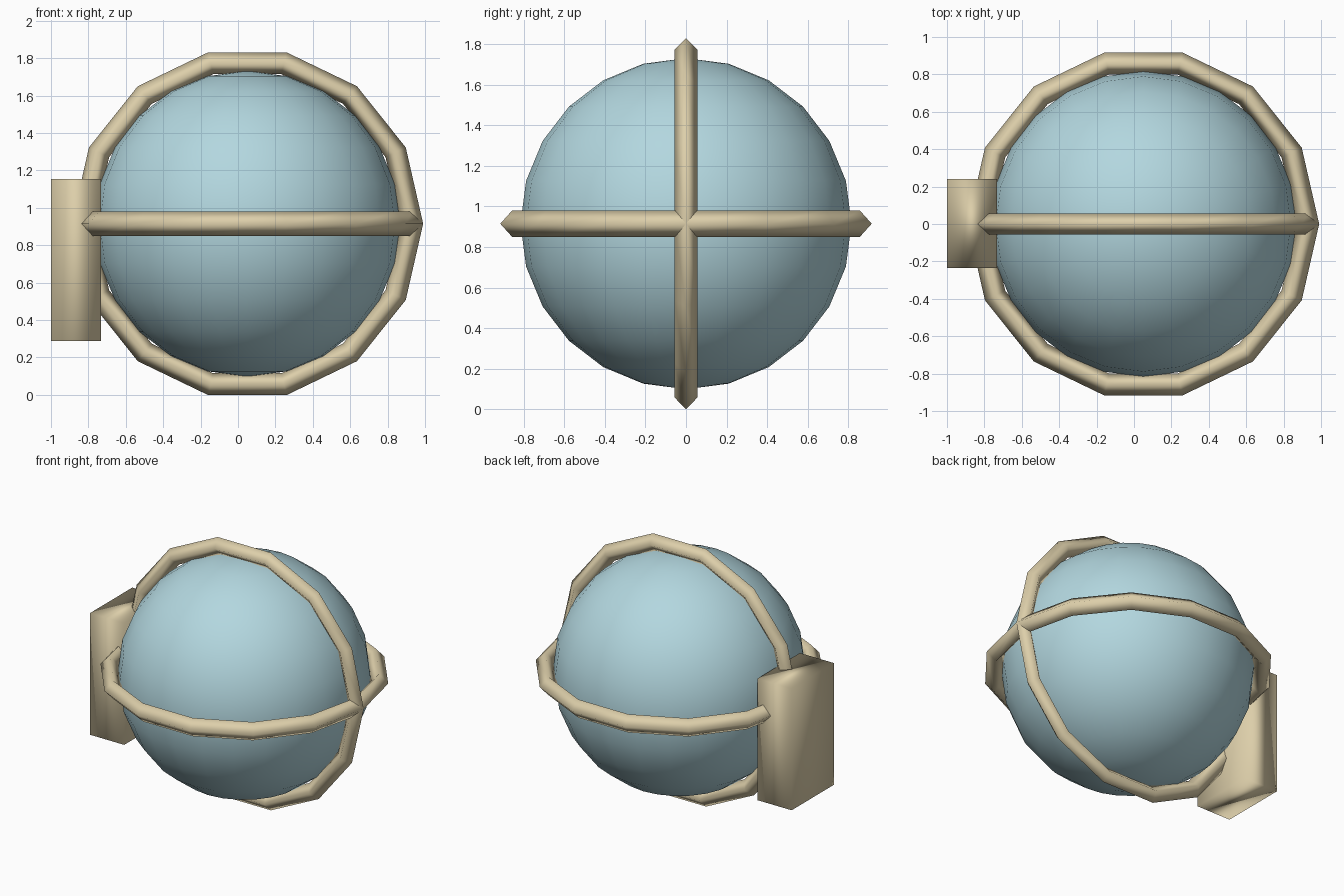
import bpy
from math import pi

if "Cube" in bpy.data.objects:
    bpy.data.objects.remove(bpy.data.objects["Cube"])

CENTRE = (0.05, 0, 0.915)


def material(name, color):
    m = bpy.data.materials.new(name)
    m.diffuse_color = color
    m.use_nodes = True
    m.node_tree.nodes["Principled BSDF"].inputs["Base Color"].default_value = m.diffuse_color
    return m


blue = material("pale_blue", (0.45, 0.68, 0.74, 1))
tan = material("tan", (0.72, 0.62, 0.40, 1))


def finish(name, mat):
    ob = bpy.context.object
    ob.name = name
    ob.data.materials.append(mat)
    bpy.ops.object.shade_smooth()
    return ob


# Glass globe
bpy.ops.mesh.primitive_uv_sphere_add(segments=24, ring_count=12, radius=0.817, location=CENTRE)
finish("globe", blue)


# Guard rings: 14 sides with a diamond cross-section
def ring(name, half_width, tilt):
    bpy.ops.mesh.primitive_torus_add(major_segments=14, minor_segments=4,
                                     major_radius=0.88, minor_radius=0.06,
                                     location=CENTRE, rotation=(tilt, 0, 0))
    finish(name, tan).scale.z = half_width / 0.06


ring("horizontal_ring", 0.065, 0)
ring("vertical_ring", 0.056, pi / 2)

# Mounting block on the left side
bpy.ops.mesh.primitive_cube_add(size=1, location=(-0.866, 0.003, 0.722))
finish("mounting_block", tan).scale = (0.268, 0.475, 0.866)
